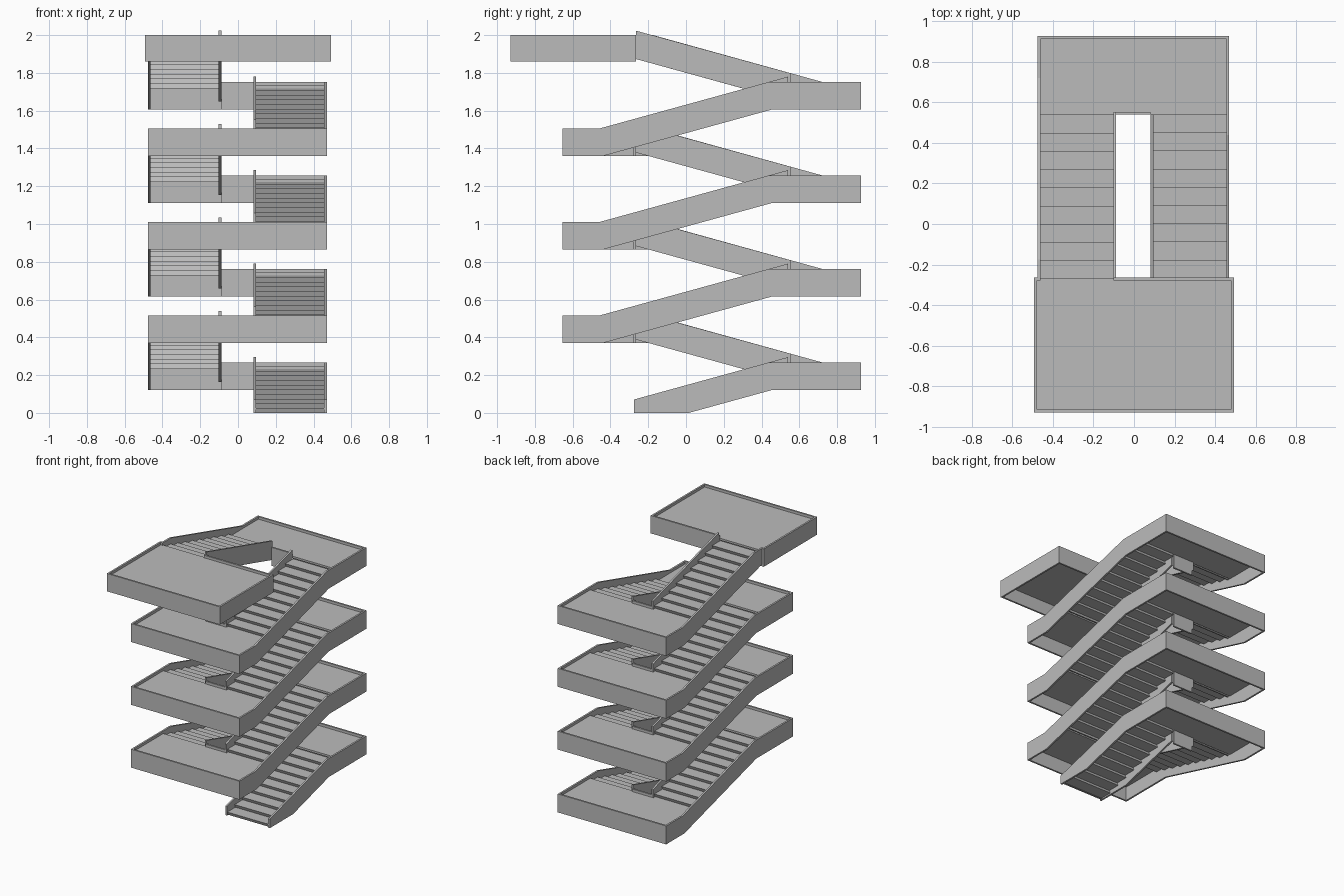
import bpy, bmesh

if "Cube" in bpy.data.objects:
    bpy.data.objects.remove(bpy.data.objects["Cube"], do_unlink=True)

grey = bpy.data.materials.new("concrete_grey")
grey.use_nodes = True
colour = (0.5, 0.5, 0.5, 1)
grey.diffuse_color = colour
grey.node_tree.nodes["Principled BSDF"].inputs["Base Color"].default_value = colour


def prism(name, profile, x0, x1):
    """Extrude a (y, z) profile from x0 to x1."""
    bm = bmesh.new()
    face = bm.faces.new([bm.verts.new((x0, y, z)) for y, z in profile])
    new = bmesh.ops.extrude_face_region(bm, geom=[face])["geom"]
    bmesh.ops.translate(bm, vec=(x1 - x0, 0, 0),
                        verts=[g for g in new if isinstance(g, bmesh.types.BMVert)])
    bmesh.ops.recalc_face_normals(bm, faces=bm.faces)
    mesh = bpy.data.meshes.new(name)
    bm.to_mesh(mesh)
    bm.free()
    mesh.materials.append(grey)
    obj = bpy.data.objects.new(name, mesh)
    bpy.context.collection.objects.link(obj)
    return obj


def box(name, x0, x1, y0, y1, z0, z1):
    return prism(name, [(y0, z0), (y1, z0), (y1, z1), (y0, z1)], x0, x1)


# Main dimensions
LEFT, RIGHT = -0.476, 0.470           # outer faces of the stringers
IN_L, IN_R = -0.088, 0.082            # edges of the open well
T = 0.014                             # stringer thickness
H = 0.145                             # stringer height
FRONT, BACK = -0.655, 0.927           # landing ends
Y0, Y1 = -0.27, 0.54                  # first and last nosing
STEPS, RISE, GOING, RAKE = 10, 0.02475, 0.09, 0.010
FLIGHT = STEPS * RISE
SLOPE = RISE / GOING
DROP, SLAB = 0.02, 0.014              # floor below the rim, floor thickness


def steps(name, floor, x0, x1, start, d, lead=True):
    """Folded plate of raked risers and treads climbing in direction d."""
    top = [(start, floor)] if lead else []
    for k in range(STEPS):
        y = start + d * k * GOING
        top += [(y + d * RAKE, floor + k * RISE), (y, floor + (k + 1) * RISE)]
    under = [(y + d * 0.014, max(0, z - SLAB)) for y, z in top]
    prism(name, top + under[::-1], x0, x1)


def landing(name, rim, y0, y1, wall_y, well_y):
    """Floor plate, end wall and the short wall facing the well."""
    z0 = rim - H
    box(name + "_floor", LEFT + T, RIGHT - T, y0, y1, rim - DROP - SLAB, rim - DROP)
    box(name + "_end_wall", LEFT + T, RIGHT - T, wall_y, wall_y + T, z0, rim)
    box(name + "_well_wall", IN_L, IN_R, well_y, well_y + T, z0, rim)


for i in range(4):
    low = DROP + 2 * FLIGHT * i       # rim height at the foot of the right flight
    mid = low + FLIGHT                # rim height of the back landing
    high = mid + FLIGHT               # rim height of the next front landing
    first, last = i == 0, i == 3

    # Right flight, climbing to the back
    steps("right_steps", low - DROP, IN_R + T, RIGHT - T, Y0, 1, not first)

    def right_top(y):
        return mid + SLOPE * (y - 0.44)

    if first:
        foot = [(0.46 - (mid - H) / SLOPE, 0), (-0.275, 0), (-0.275, right_top(-0.275))]
        inner_foot = foot
    else:
        foot = [(-0.44, low - H), (FRONT, low - H), (FRONT, low), (-0.46, low)]
        inner_foot = [(-0.28, right_top(-0.28) - H - 0.005), (-0.28, right_top(-0.28))]
    prism("right_outer_stringer",
          foot + [(0.44, mid), (BACK, mid), (BACK, mid - H), (0.46, mid - H)],
          RIGHT - T, RIGHT)
    prism("right_inner_stringer",
          inner_foot + [(Y1, right_top(Y1)), (Y1, right_top(Y1) - H - 0.005)],
          IN_R, IN_R + T)

    # Left flight, climbing to the front
    steps("left_steps", mid - DROP, LEFT + T, IN_L - T, Y1, -1)

    def left_top(y):
        return mid + SLOPE * (0.72 - y)

    if last:
        head = [(-0.175, high), (-0.27, high), (-0.27, left_top(-0.27) - H - 0.005)]
    else:
        head = [(-0.175, high), (FRONT, high), (FRONT, high - H), (-0.195, high - H)]
    prism("left_outer_stringer",
          [(0.70, mid - H), (BACK, mid - H), (BACK, mid), (0.72, mid)] + head,
          LEFT, LEFT + T)
    ends = (0.554, -0.266)
    prism("left_inner_stringer",
          [(y, left_top(y)) for y in ends]
          + [(y, left_top(y) - H - 0.005) for y in ends[::-1]],
          IN_L - T, IN_L)

    # Landings
    landing("back_landing", mid, Y1, BACK - T, BACK - T, Y1)
    if not last:
        landing("front_landing", high, FRONT + T, Y0, FRONT, -0.28)

# Wider top platform with a rim that is open at the last flight
PX, PF, PB, PZ = 0.493, -0.93, -0.265, 1.86
box("platform_floor", -PX + T, PX - T, PF + T, Y0, 2 - DROP - SLAB, 2 - DROP)
box("platform_front_rim", -PX, PX, PF, PF + T, PZ, 2)
for x in (-PX, PX - T):
    box("platform_side_rim", x, x + T, PF + T, PB, PZ, 2)
box("platform_back_rim", IN_L - T, PX - T, PB - T, PB, PZ, 2)
box("platform_back_rim_end", -PX + T, LEFT + T, PB - T, PB, PZ, 2)
